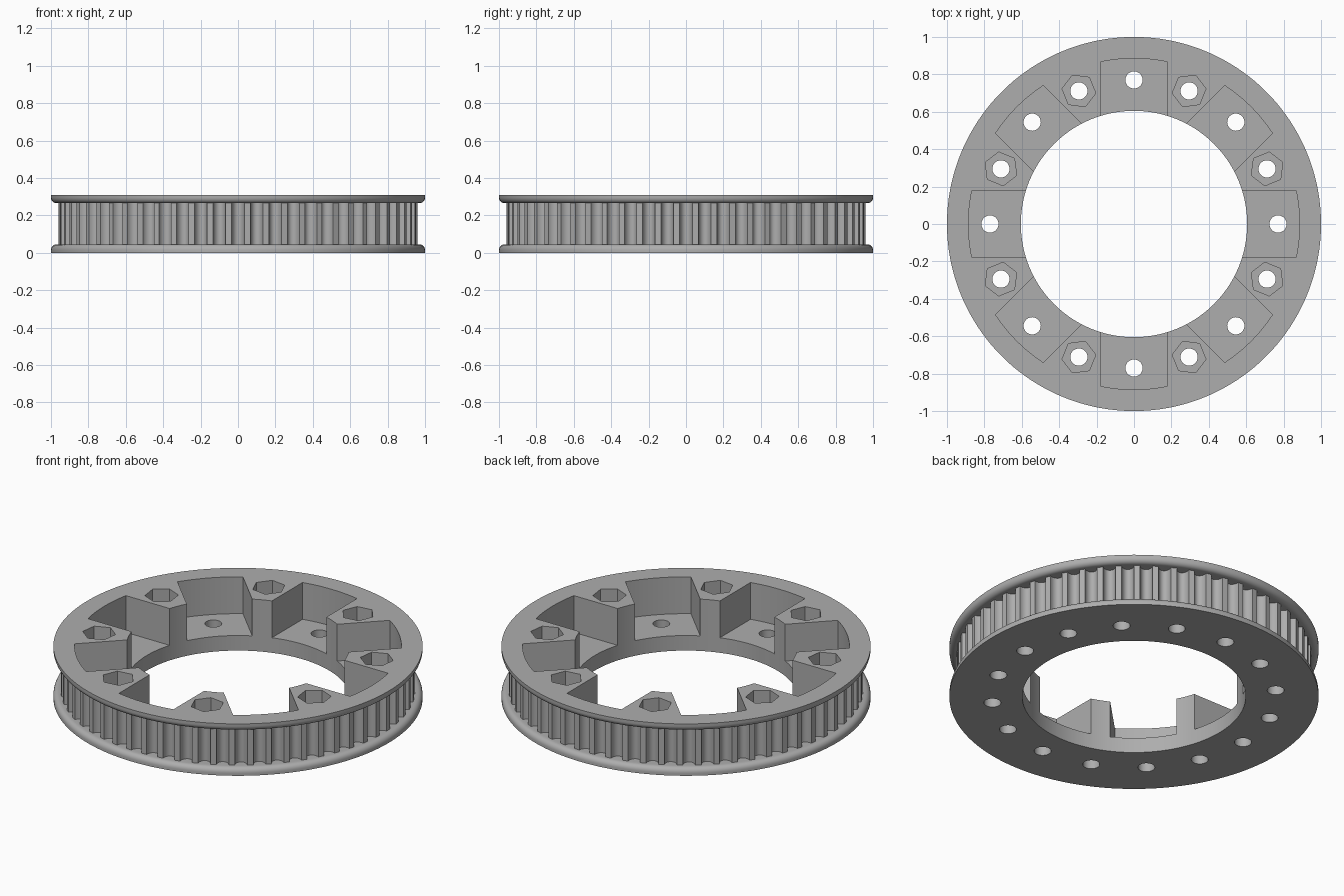
import bpy
import bmesh
from math import sin, cos, pi, radians, asin, sqrt

HEIGHT = 0.31
FLANGE = 0.045
TEETH = 60
TOOTH_R = 0.96
BORE_R = 0.605
BOLT_R = 0.77

cube = bpy.data.objects.get("Cube")
if cube:
    bpy.data.objects.remove(cube, do_unlink=True)

grey = bpy.data.materials.new("grey plastic")
grey.use_nodes = True
colour = (0.42, 0.42, 0.42, 1)
grey.diffuse_color = colour
grey.node_tree.nodes["Principled BSDF"].inputs["Base Color"].default_value = colour


def circle(radius, sides, cx=0, cy=0, turn=0):
    return [(cx + radius * cos(turn + 2 * pi * i / sides),
             cy + radius * sin(turn + 2 * pi * i / sides)) for i in range(sides)]


def loft(bm, rings):
    """Close a stack of (outline, z) rings into a solid."""
    loops = [[bm.verts.new((x, y, z)) for x, y in pts] for pts, z in rings]
    n = len(loops[0])
    for low, high in zip(loops, loops[1:]):
        for i in range(n):
            j = (i + 1) % n
            bm.faces.new((low[i], low[j], high[j], high[i]))
    bm.faces.new(loops[0][::-1])
    bm.faces.new(loops[-1])


def solid(name, stacks):
    bm = bmesh.new()
    for rings in stacks:
        loft(bm, rings)
    bmesh.ops.recalc_face_normals(bm, faces=bm.faces)
    mesh = bpy.data.meshes.new(name)
    bm.to_mesh(mesh)
    bm.free()
    mesh.materials.append(grey)
    obj = bpy.data.objects.new(name, mesh)
    bpy.context.collection.objects.link(obj)
    return obj


def combine(target, tool, operation):
    mod = target.modifiers.new(operation, 'BOOLEAN')
    mod.operation = operation
    mod.solver = 'EXACT'
    mod.object = tool
    bpy.context.view_layer.objects.active = target
    bpy.ops.object.modifier_apply(modifier=mod.name)
    bpy.data.objects.remove(tool, do_unlink=True)


def prism(outline, z0, z1):
    return [(outline, z0), (outline, z1)]


# Toothed rim: round-bottomed grooves between narrow lands
rim = []
for t in range(TEETH):
    mid = 2 * pi * t / TEETH
    for k in range(11):
        a = pi * k / 10
        across, depth = -0.034 * cos(a), 0.042 * sin(a)
        angle = mid + asin(across / TOOTH_R)
        rim.append(((TOOTH_R - depth) * cos(angle), (TOOTH_R - depth) * sin(angle)))
pulley = solid("toothed_pulley", [prism(rim, 0.02, HEIGHT - 0.02)])

# Flanges with the edge facing the belt rounded
fillet = 0.03
profile = [(1, 0)] + [(1 - fillet + fillet * cos(pi * k / 12),
                       FLANGE - fillet + fillet * sin(pi * k / 12)) for k in range(7)]
lower = [(circle(r, 180), z) for r, z in profile]
upper = [(pts, HEIGHT - z) for pts, z in lower]
combine(pulley, solid("flanges", [lower, upper]), 'UNION')

# Central bore
combine(pulley, solid("bore", [prism(circle(BORE_R, 144), -0.1, 0.5)]), 'DIFFERENCE')

# Eight open pockets with curved outer walls
pockets, holes, hexes = [], [], []
half, outer = 0.18, 0.885
edge = asin(half / outer)
shape = [(0.5, -half)] + [(outer * cos(a), outer * sin(a)) for a in
                          [edge * (k / 6 - 1) for k in range(13)]] + [(0.5, half)]
for i in range(8):
    a = i * pi / 4
    turned = [(x * cos(a) - y * sin(a), x * sin(a) + y * cos(a)) for x, y in shape]
    pockets.append(prism(turned, 0.09, 0.5))
    # Nut recesses between the pockets
    b = a + pi / 8
    nut = circle(0.091, 6, BOLT_R * cos(b), BOLT_R * sin(b), b)
    hexes.append(prism(nut, 0.09, 0.5))
combine(pulley, solid("pockets", pockets), 'DIFFERENCE')
combine(pulley, solid("nut_recesses", hexes), 'DIFFERENCE')

# Bolt holes through every pocket and recess
for i in range(16):
    a = i * pi / 8
    holes.append(prism(circle(0.046, 32, BOLT_R * cos(a), BOLT_R * sin(a)), -0.1, 0.5))
combine(pulley, solid("bolt_holes", holes), 'DIFFERENCE')

bpy.ops.object.select_all(action='DESELECT')
pulley.select_set(True)
bpy.context.view_layer.objects.active = pulley
bpy.ops.object.shade_smooth_by_angle(angle=radians(30))
